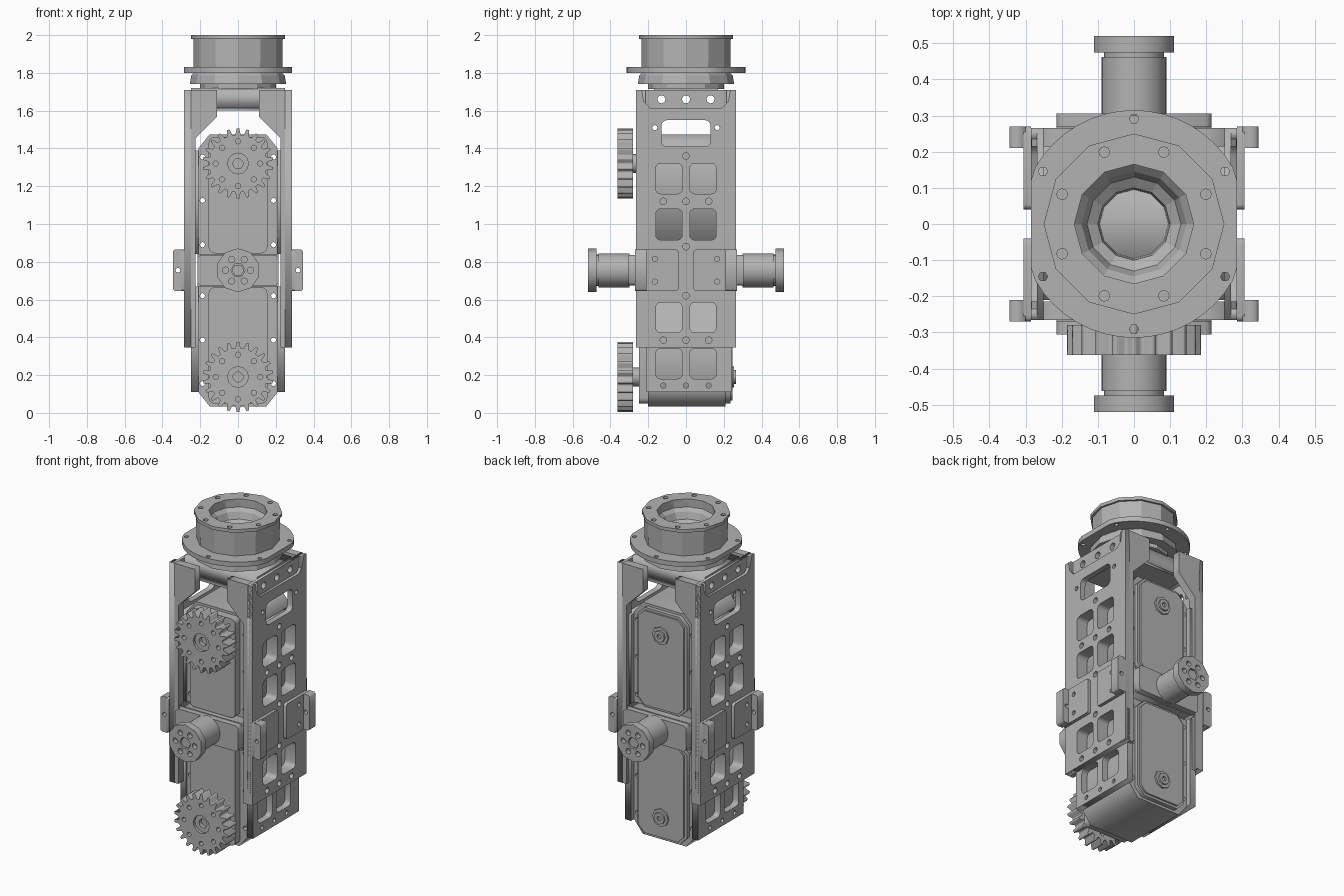
import bpy, bmesh, math
from mathutils import Matrix, Vector

cube = bpy.data.objects.get("Cube")
if cube:
    bpy.data.objects.remove(cube, do_unlink=True)

metal = bpy.data.materials.new("plain_grey_metal")
metal.use_nodes = True
GREY = (0.45, 0.45, 0.45, 1)
metal.diffuse_color = GREY
metal.node_tree.nodes["Principled BSDF"].inputs["Base Color"].default_value = GREY

# Columns give the directions of u, v and extrusion
AXES = {
    "x": Matrix(((0, 0, 1), (1, 0, 0), (0, 1, 0))),
    "y": Matrix(((1, 0, 0), (0, 0, 1), (0, 1, 0))),
    "z": Matrix.Identity(3),
}
MID = 0.755  # height of the cross shaft


def finish(name, bm):
    bmesh.ops.remove_doubles(bm, verts=bm.verts, dist=0.00005)
    bmesh.ops.recalc_face_normals(bm, faces=bm.faces)
    me = bpy.data.meshes.new(name)
    bm.to_mesh(me)
    bm.free()
    me.materials.append(metal)
    obj = bpy.data.objects.new(name, me)
    bpy.context.collection.objects.link(obj)
    return obj


def plate(name, axis, w0, w1, outline, holes=()):
    """Extrude an outline with holes between w0 and w1 along an axis."""
    cu = bpy.data.curves.new(name + "_profile", "CURVE")
    cu.dimensions = "2D"
    cu.fill_mode = "BOTH"
    cu.extrude = abs(w1 - w0) / 2
    for loop in (outline, *holes):
        sp = cu.splines.new("POLY")
        sp.points.add(len(loop) - 1)
        for p, (u, v) in zip(sp.points, loop):
            p.co = (u, v, 0, 1)
        sp.use_cyclic_u = True
    tmp = bpy.data.objects.new(name + "_profile", cu)
    bpy.context.collection.objects.link(tmp)
    dg = bpy.context.evaluated_depsgraph_get()
    me = bpy.data.meshes.new_from_object(tmp.evaluated_get(dg))
    bm = bmesh.new()
    bm.from_mesh(me)
    bpy.data.objects.remove(tmp, do_unlink=True)
    bpy.data.meshes.remove(me)
    for v in bm.verts:
        v.co = AXES[axis] @ (v.co + Vector((0, 0, (w0 + w1) / 2)))
    return finish(name, bm)


def ngon(u, v, r, n=12, turn=0.0):
    return [(u + r * math.cos(turn + math.tau * i / n),
             v + r * math.sin(turn + math.tau * i / n)) for i in range(n)]


def ring_of(u, v, radius, count, r, n=8, turn=0.0):
    return [ngon(a, b, r, n) for a, b in ngon(u, v, radius, count, turn)]


def rrect(u0, u1, v0, v1, r=0.0, n=3):
    if r == 0:
        return [(u0, v0), (u1, v0), (u1, v1), (u0, v1)]
    pts = []
    corners = ((u1 - r, v1 - r), (u0 + r, v1 - r), (u0 + r, v0 + r), (u1 - r, v0 + r))
    for k, (cu, cv) in enumerate(corners):
        for i in range(n + 1):
            a = math.pi / 2 * (k + i / n)
            pts.append((cu + r * math.cos(a), cv + r * math.sin(a)))
    return pts


def lathe(name, profile, steps):
    bm = bmesh.new()
    vs = [bm.verts.new((r, 0, z)) for r, z in profile]
    es = [bm.edges.new((vs[i], vs[(i + 1) % len(vs)])) for i in range(len(vs))]
    bmesh.ops.spin(bm, geom=vs + es, cent=(0, 0, 0), axis=(0, 0, 1),
                   angle=math.tau, steps=steps)
    return finish(name, bm)


def windows(z0, z1):
    return [rrect(a, a + 0.14, z0, z1, 0.025) for a in (-0.16, 0.02)]


def screw_row(z, ys=(-0.12, 0, 0.12), r=0.018):
    return [ngon(y, z, r, 8) for y in ys]


# Side plates with lightening windows
openings = [rrect(-0.13, 0.13, 1.41, 1.55, 0.03)]
for lo, hi in ((1.16, 1.32), (0.915, 1.08), (0.425, 0.585)):
    openings += windows(lo, hi)
for z in (1.12, 0.385):
    openings += screw_row(z)
for z in (1.36, 0.88, 0.62):
    openings += screw_row(z, (0,))
openings += screw_row(1.51, (-0.165, 0.165), 0.014)
top_holes = screw_row(1.66, (-0.13, 0, 0.13), 0.022)
notched = [(-0.265, 0.345), (0.265, 0.345), (0.265, 1.71), (0.235, 1.71), (0.225, 1.65),
           (0.19, 1.615), (-0.19, 1.615), (-0.225, 1.65), (-0.235, 1.71), (-0.265, 1.71)]

for s, side in ((1, "left"), (-1, "right")):
    plate(side + "_side_web", "x", s * 0.25, s * 0.268,
          rrect(-0.265, 0.265, 0.345, 1.71), openings + top_holes)
    plate(side + "_side_skin", "x", s * 0.268, s * 0.285, notched, openings)
    flange = [(0.284, 0.345), (0.284, 1.71), (0.11, 1.71), (0.11, 1.57),
              (0.225, 1.455), (0.225, 0.345)]
    # Inner actuator brackets
    for part, z0, z1, holes in (
            ("lower", 0.11, 0.67, windows(0.18, 0.34) + windows(0.425, 0.585) + screw_row(0.145, r=0.014)),
            ("upper", 0.84, 1.39, windows(0.915, 1.08) + windows(1.16, 1.32))):
        plate(f"{side}_{part}_inner_bracket", "x", s * 0.21, s * 0.25,
              rrect(-0.21, 0.24, z0, z1), holes)
    for t, end in ((-1, "front"), (1, "back")):
        plate(f"{side}_{end}_flange", "y", t * 0.215, t * 0.265,
              [(s * x, z) for x, z in flange])
        # Angle brackets at shaft height
        ys = sorted((t * 0.04, t * 0.27))
        plate(f"{side}_{end}_angle_base", "x", s * 0.285, s * 0.305,
              rrect(*ys, 0.645, 0.865, 0.015),
              [ngon(t * y, MID + d, 0.014, 8) for y in (0.165, 0.235) for d in (-0.06, 0.06)])
        tab = [(0.3, 0.645), (0.335, 0.645), (0.345, 0.655), (0.345, 0.855),
               (0.335, 0.865), (0.3, 0.865)]
        plate(f"{side}_{end}_angle_tab", "y", t * 0.21, t * 0.27,
              [(s * x, z) for x, z in tab], [ngon(s * 0.318, MID, 0.013, 8)])

# Actuators with gears, mirrored above and below the shaft
for k, level in ((1, "upper"), (-1, "lower")):
    def zz(d):
        return MID + k * d
    axle = zz(0.565)
    case = [(0.21, 0.085), (0.21, 0.645), (0.15, 0.72), (-0.15, 0.72),
            (-0.21, 0.645), (-0.21, 0.085)]
    plate(level + "_actuator_case", "y", -0.2, 0.21, [(x, zz(d)) for x, d in case],
          [ngon(x, zz(d), 0.014, 8) for x in (-0.188, 0.188) for d in (0.135, 0.37, 0.6)])
    z0, z1 = sorted((zz(0.09), zz(0.705)))
    plate(level + "_front_lid", "y", -0.25, -0.2, rrect(-0.155, 0.155, z0, z1, 0.03))
    plate(level + "_back_lid", "y", 0.21, 0.235, rrect(-0.17, 0.17, z0, z1, 0.05, 1))
    plate(level + "_back_lid_step", "y", 0.235, 0.245,
          rrect(-0.155, 0.155, z0 + 0.015, z1 - 0.015, 0.04, 1))
    plate(level + "_back_boss", "y", 0.245, 0.255, ngon(0, axle, 0.055, 8))
    plate(level + "_back_boss_cap", "y", 0.255, 0.266, ngon(0, axle, 0.036, 8),
          [ngon(0, axle, 0.015, 6)])
    # Spur gear
    teeth = 22
    gear = []
    for i in range(teeth):
        for f, r in ((-0.32, 0.153), (-0.13, 0.186), (0.13, 0.186), (0.32, 0.153)):
            a = math.pi / 2 + math.tau * (i + f) / teeth
            gear.append((r * math.cos(a), axle + r * math.sin(a)))
    plate(level + "_gear", "y", -0.362, -0.28, gear,
          [ngon(0, axle, 0.055, 12)] + ring_of(0, axle, 0.118, 8, 0.014))
    plate(level + "_gear_hub", "y", -0.345, -0.28, ngon(0, axle, 0.056, 12),
          [ngon(0, axle, 0.027, 12)])
    plate(level + "_gear_axle", "y", -0.32, -0.24, ngon(0, axle, 0.05, 12))

# Middle frame and cross shafts
plate("middle_frame", "y", -0.27, 0.27, rrect(-0.215, 0.215, 0.67, 0.84))
for t, end in ((-1, "front"), (1, "back")):
    plate(end + "_frame_cover", "y", t * 0.27, t * 0.305, rrect(-0.215, 0.215, 0.675, 0.835, 0.015, 1))
    plate(end + "_shaft", "y", t * 0.3, t * 0.462, ngon(0, MID, 0.09, 24))
    plate(end + "_shaft_neck", "y", t * 0.46, t * 0.49, ngon(0, MID, 0.083, 24))
    plate(end + "_shaft_flange", "y", t * 0.475, t * 0.52, ngon(0, MID, 0.116, 10, math.pi / 10),
          ring_of(0, MID, 0.066, 6, 0.017) + [ngon(0, MID, 0.038, 6)])
    plate(end + "_shaft_nut", "y", t * 0.48, t * 0.513, ngon(0, MID, 0.033, 6))

# Top mounting block and collar
plate("top_block", "x", -0.25, 0.25, rrect(-0.17, 0.17, 1.61, 1.72), top_holes)
plate("top_block_base", "z", 1.6, 1.615, rrect(-0.215, 0.215, -0.18, 0.18))
lathe("collar", [(0.095, 1.715), (0.2, 1.715), (0.2, 1.74), (0.255, 1.74), (0.248, 1.785),
                 (0.235, 1.8), (0.237, 1.985), (0.165, 1.985), (0.165, 1.95), (0.145, 1.93),
                 (0.13, 1.89), (0.1, 1.87)], 12)
disc = [(max(-0.285, min(0.285, x)), y) for x, y in ngon(0, 0, 0.315, 48)]
plate("collar_disc", "z", 1.8, 1.83, disc,
      [ngon(0, 0, 0.2, 24)] + ring_of(0, 0, 0.291, 6, 0.013, 6, math.pi / 6))
plate("collar_lip", "z", 1.98, 2.0, ngon(0, 0, 0.25, 12),
      [ngon(0, 0, 0.165, 12)] + ring_of(0, 0, 0.215, 8, 0.015, 8, math.pi / 8))
